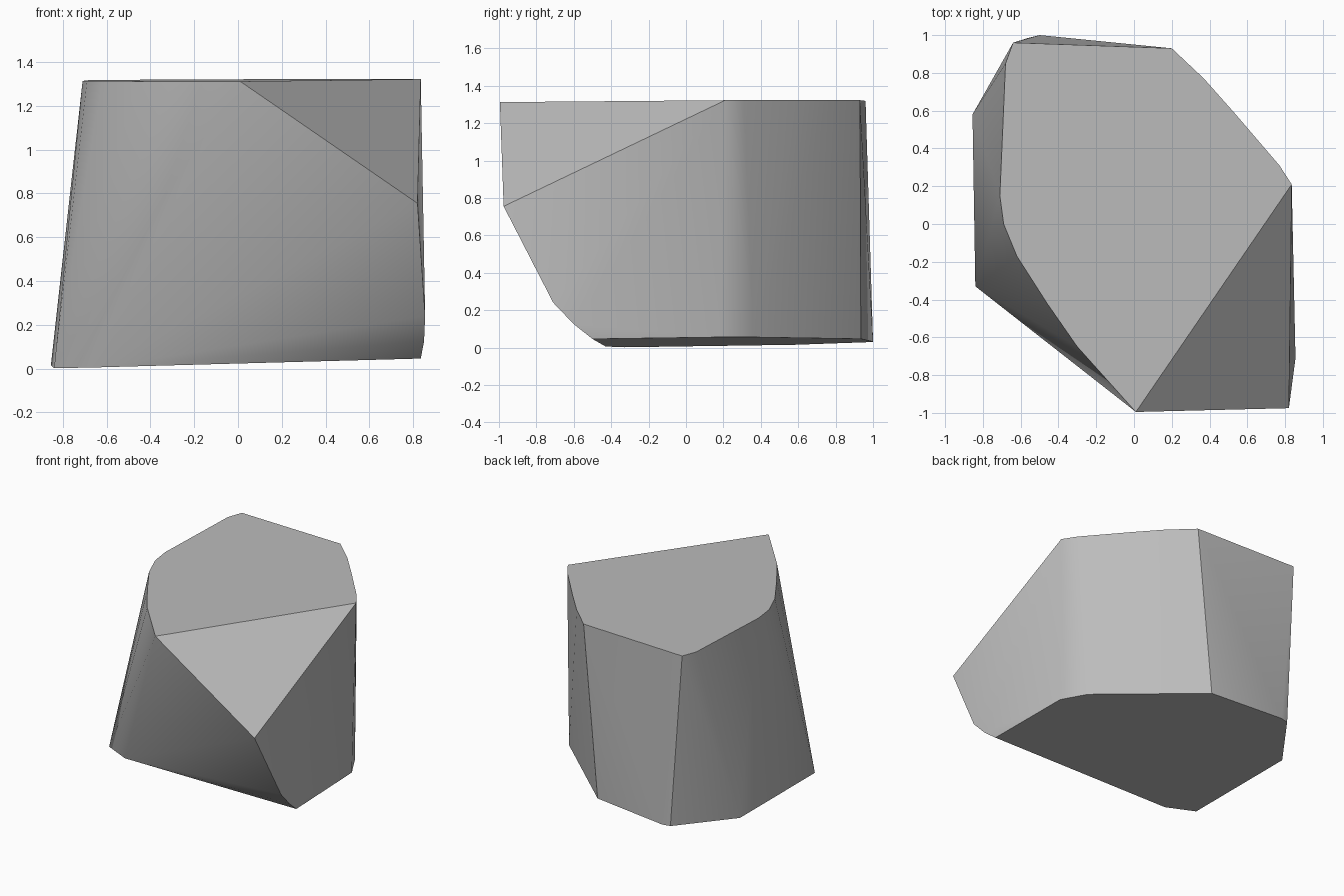
import bpy
import bmesh
import math

# Remove the default cube
default_cube = bpy.data.objects.get("Cube")
if default_cube:
    bpy.data.objects.remove(default_cube, do_unlink=True)


def make_material(name, color):
    material = bpy.data.materials.new(name)
    material.use_nodes = True
    material.diffuse_color = color
    shader = material.node_tree.nodes["Principled BSDF"]
    shader.inputs["Base Color"].default_value = color
    shader.inputs["Roughness"].default_value = 0.8
    return material


def top_height(x, y):
    """Almost level plane that caps the stone."""
    return 1.317 + 0.005 * x + 0.005 * y


def base_height(x, y):
    """Slightly tilted plane that the stone rests on."""
    return 0.03 + 0.028 * x + 0.015 * y


# Outline of the flat top, running around from the front point
top_outline = [
    (0.01, -0.995), (0.835, 0.21), (0.77, 0.31), (0.53, 0.59), (0.37, 0.77),
    (0.2, 0.93), (-0.64, 0.96), (-0.68, 0.85), (-0.71, 0.15), (-0.69, 0),
    (-0.62, -0.17), (-0.46, -0.42), (-0.3, -0.65), (-0.04, -0.94),
]

# Outline of the resting face
base_outline = [
    (0.835, -0.5), (0.82, 0.18), (0.72, 0.36), (0.08, 0.935), (-0.5, 1),
    (-0.56, 0.985), (-0.855, 0.58), (-0.84, -0.33), (-0.64, -0.43),
]

# Corner of the chipped facet and the rounded lower edge beneath it
chipped_corner = [(0.82, -0.975, 0.755), (0.855, -0.71, 0.24), (0.85, -0.6, 0.125)]

points = [(x, y, top_height(x, y)) for x, y in top_outline]
points += [(x, y, base_height(x, y)) for x, y in base_outline]
points += chipped_corner

# Wrap the outlines in a convex skin and merge the flat areas
mesh = bpy.data.meshes.new("stone")
bm = bmesh.new()
for point in points:
    bm.verts.new(point)
hull = bmesh.ops.convex_hull(bm, input=bm.verts)
unused = set(hull["geom_interior"]) | set(hull["geom_unused"])
loose = [item for item in unused if isinstance(item, bmesh.types.BMVert)]
bmesh.ops.delete(bm, geom=loose, context="VERTS")
bmesh.ops.dissolve_limit(bm, angle_limit=math.radians(1), verts=bm.verts, edges=bm.edges)
bmesh.ops.recalc_face_normals(bm, faces=bm.faces)
bm.to_mesh(mesh)
bm.free()

stone = bpy.data.objects.new("stone", mesh)
bpy.context.collection.objects.link(stone)
mesh.materials.append(make_material("stone grey", (0.5, 0.5, 0.5, 1)))

# Soft rounding on shallow edges, crisp facets elsewhere
bpy.ops.object.select_all(action="DESELECT")
stone.select_set(True)
bpy.context.view_layer.objects.active = stone
bpy.ops.object.shade_smooth_by_angle(angle=math.radians(30))
